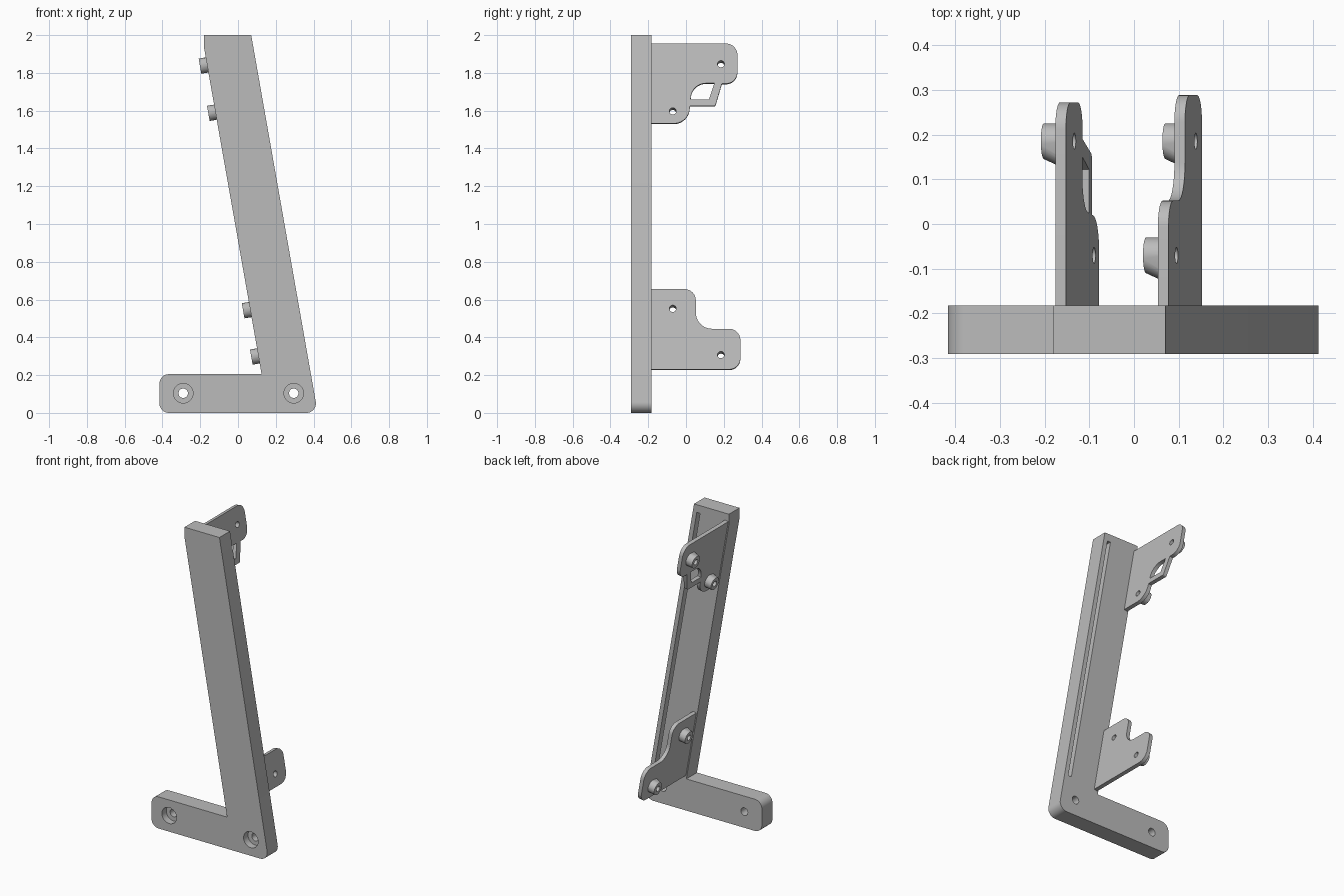
import bpy, bmesh
from math import sin, cos, tan, pi, radians
from mathutils import Vector

if "Cube" in bpy.data.objects:
    bpy.data.objects.remove(bpy.data.objects["Cube"])

LEAN = radians(10)
FRONT, BACK = -0.29, -0.182

grey = bpy.data.materials.new("light_grey")
grey.use_nodes = True
grey.diffuse_color = (0.5, 0.5, 0.5, 1)
grey.node_tree.nodes["Principled BSDF"].inputs["Base Color"].default_value = (0.5, 0.5, 0.5, 1)


def edge_x(z):
    """Right-hand edge of the leaning column."""
    return 0.161 - tan(LEAN) * z


def frontal(x, z, y):
    return Vector((x, y, z))


def leaning(y, z, d):
    """Point on the column's side plane, moved d inwards."""
    return Vector((edge_x(z) + d * cos(LEAN), y, z + d * sin(LEAN)))


def rounded(corners, steps=10):
    """Outline from (u, v, radius) corners."""
    out = []
    for i, (u, v, r) in enumerate(corners):
        p = Vector((u, v))
        if not r:
            out.append(p)
            continue
        a = (Vector(corners[i - 1][:2]) - p).normalized()
        b = (Vector(corners[(i + 1) % len(corners)][:2]) - p).normalized()
        half = a.angle(b) / 2
        centre = p + (a + b).normalized() * r / sin(half)
        start, end = p + a * r / tan(half) - centre, p + b * r / tan(half) - centre
        sweep = start.angle_signed(end)
        for k in range(steps + 1):
            t = -sweep * k / steps
            out.append(centre + Vector((start.x * cos(t) - start.y * sin(t),
                                        start.x * sin(t) + start.y * cos(t))))
    return out


def circle(u, v, r, n=32):
    return [Vector((u + r * cos(2 * pi * k / n), v + r * sin(2 * pi * k / n))) for k in range(n)]


def finish(name, bm):
    bmesh.ops.recalc_face_normals(bm, faces=bm.faces)
    mesh = bpy.data.meshes.new(name)
    bm.to_mesh(mesh)
    bm.free()
    mesh.materials.append(grey)
    ob = bpy.data.objects.new(name, mesh)
    bpy.context.collection.objects.link(ob)
    return ob


def prism(name, outline, place, d0, d1):
    bm = bmesh.new()
    low = [bm.verts.new(place(u, v, d0)) for u, v in outline]
    high = [bm.verts.new(place(u, v, d1)) for u, v in outline]
    bm.faces.new(low)
    bm.faces.new(high)
    for i in range(len(low)):
        bm.faces.new((low[i - 1], low[i], high[i], high[i - 1]))
    return finish(name, bm)


def combine(target, tool, operation):
    mod = target.modifiers.new("combine", 'BOOLEAN')
    mod.object, mod.operation, mod.solver = tool, operation, 'EXACT'
    bpy.context.view_layer.objects.active = target
    bpy.ops.object.modifier_apply(modifier=mod.name)
    bpy.data.objects.remove(tool)


def smooth(ob):
    bpy.ops.object.select_all(action='DESELECT')
    ob.select_set(True)
    bpy.context.view_layer.objects.active = ob
    bpy.ops.object.shade_smooth_by_angle(angle=radians(30))


def boss(y, z, inner, outer):
    """Round screw boss with a sloping support towards the column."""
    bm = bmesh.new()
    for shift, d in ((0, inner), (0, outer), (-0.028, inner)):
        for u, v in circle(y + shift, z, 0.04 if not shift else 0.036):
            bm.verts.new(leaning(u, v, d))
    hull = bmesh.ops.convex_hull(bm, input=bm.verts)
    inside = [g for g in hull["geom_interior"] if isinstance(g, bmesh.types.BMVert)]
    bmesh.ops.delete(bm, geom=inside, context='VERTS')
    return finish("boss", bm)


# Frame: leaning column and foot in one outline
frame = prism("frame", rounded([
    (-0.416, 0, 0.05), (0.422, 0, 0.05), (0.07, 2, 0), (-0.18, 2, 0),
    (-0.18, 1.935, 0), (edge_x(0.205), 0.205, 0), (-0.416, 0.205, 0.05),
]), frontal, FRONT, BACK)

# Counterbored screw holes in the foot
for x in (-0.29, 0.295):
    combine(frame, prism("bore", circle(x, 0.104, 0.025), frontal, -0.4, 0), 'DIFFERENCE')
    combine(frame, prism("counterbore", circle(x, 0.104, 0.052), frontal, -0.4, -0.245), 'DIFFERENCE')

# Long slot down the back of the column
slot = [(edge_x(z) + w, z) for z, w in ((0.25, 0.21), (0.25, 0.233), (1.95, 0.233), (1.95, 0.21))]
combine(frame, prism("slot", slot, frontal, BACK - 0.05, 0), 'DIFFERENCE')
smooth(frame)

# Mounting brackets on the back
BRACKETS = {
    "upper_bracket": (
        [(-0.2, 1.95, 0), (0.272, 1.95, 0.06), (0.272, 1.738, 0.06), (0.19, 1.738, 0),
         (0.155, 1.62, 0.012), (0.02, 1.62, 0), (0.02, 1.527, 0.085), (-0.2, 1.527, 0)],
        [(0.185, 1.842), (-0.07, 1.592)]),
    "lower_bracket": (
        [(-0.2, 0.65, 0), (0.052, 0.65, 0.06), (0.052, 0.44, 0.085), (0.288, 0.44, 0.06),
         (0.288, 0.225, 0.06), (-0.2, 0.225, 0)],
        [(0.185, 0.302), (-0.07, 0.547)]),
}
for name, (outline, screws) in BRACKETS.items():
    plate = prism(name, rounded(outline), leaning, 0.007, 0.031)
    if name == "upper_bracket":
        window = rounded([(0.025, 1.74, 0.08), (0.15, 1.74, 0), (0.122, 1.655, 0), (0.025, 1.655, 0)])
        combine(plate, prism("window", window, leaning, -0.1, 0.1), 'DIFFERENCE')
    for y, z in screws:
        combine(plate, boss(y, z, 0.015, -0.038), 'UNION')
        combine(plate, prism("screw_hole", circle(y, z, 0.018), leaning, -0.1, 0.1), 'DIFFERENCE')
    smooth(plate)
